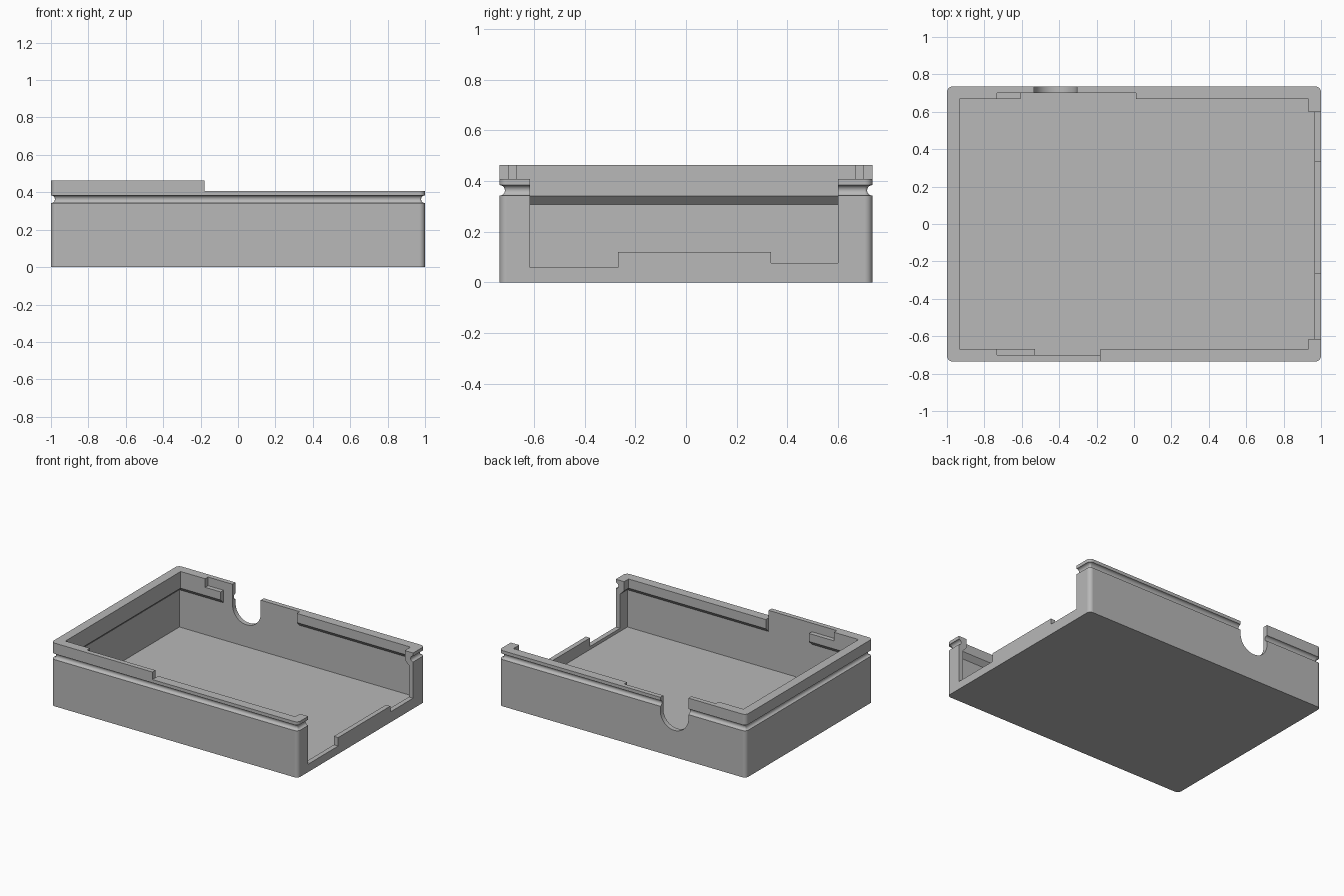
import bpy
import bmesh
from math import sin, cos, pi

if "Cube" in bpy.data.objects:
    bpy.data.objects.remove(bpy.data.objects["Cube"], do_unlink=True)

HX, HY, TOP = 1.0, 0.735, 0.463   # outer half sizes and full rim height
WALL, RIM = 0.035, 0.068          # thin wall, thick rim
LOW = 0.408                       # lowered rim height
CORNER = 0.03

grey = bpy.data.materials.new("plain grey")
grey.use_nodes = True
colour = (0.48, 0.48, 0.48, 1)
grey.diffuse_color = colour
grey.node_tree.nodes["Principled BSDF"].inputs["Base Color"].default_value = colour


def loft(name, rings):
    """Closed solid through a stack of rings with equal point counts."""
    bm = bmesh.new()
    loops = [[bm.verts.new(p) for p in ring] for ring in rings]
    n = len(loops[0])
    for a, b in zip(loops, loops[1:]):
        for i in range(n):
            j = (i + 1) % n
            bm.faces.new((a[i], a[j], b[j], b[i]))
    bm.faces.new(loops[0][::-1])
    bm.faces.new(loops[-1])
    bmesh.ops.recalc_face_normals(bm, faces=bm.faces[:])
    mesh = bpy.data.meshes.new(name)
    bm.to_mesh(mesh)
    bm.free()
    mesh.materials.append(grey)
    ob = bpy.data.objects.new(name, mesh)
    bpy.context.collection.objects.link(ob)
    return ob


def rounded_ring(inset, z, steps=6):
    r = CORNER - inset
    ring = []
    for k, (sx, sy) in enumerate([(1, 1), (-1, 1), (-1, -1), (1, -1)]):
        for i in range(steps + 1):
            a = (k + i / steps) * pi / 2
            ring.append((sx * (HX - CORNER) + r * cos(a),
                         sy * (HY - CORNER) + r * sin(a), z))
    return ring


def rect_ring(x0, x1, y0, y1, z):
    return [(x0, y0, z), (x1, y0, z), (x1, y1, z), (x0, y1, z)]


def box(x0, x1, y0, y1, z0, z1=0.6):
    return loft("cutter", [rect_ring(x0, x1, y0, y1, z) for z in (z0, z1)])


def cavity_ring(t, z):
    return rect_ring(t - HX, HX - t, t - HY, HY - t, z)


# Outer body with the rounded snap groove running round it
groove_z, groove_r = 0.363, 0.021
profile = [(0, 0)]
for i in range(11):
    a = pi * i / 10
    profile.append((groove_r * sin(a), groove_z - groove_r * cos(a)))
profile.append((0, TOP))
tray = loft("tray_shell", [rounded_ring(d, z) for d, z in profile])

# Inner cavity: thin walls that thicken behind the groove
cutters = [loft("cutter", [cavity_ring(WALL, WALL), cavity_ring(WALL, 0.308),
                           cavity_ring(RIM, 0.341), cavity_ring(RIM, 0.6)])]

# Lowered part of the rim, front and back
cutters.append(box(-0.18, 1.2, -1, 0, LOW))
cutters.append(box(-0.42, 1.2, -0.1, 1, LOW))

# Open end with a stepped sill
for y0, y1, z in [(-0.615, -0.268, 0.058), (-0.268, 0.335, 0.12), (0.335, 0.6, 0.077)]:
    cutters.append(box(0.9, 1.2, y0, y1, z))

# Rim pockets: a shallow ledge, then the rim cut back to the thin wall
for side, ledge_end, pocket_end in [(-1, -0.53, -0.18), (1, -0.607, 0.01)]:
    y0, y1 = sorted((side * 0.6, side * (HY - WALL)))
    cutters.append(box(-0.733, ledge_end, y0, y1, 0.4))
    cutters.append(box(ledge_end, pocket_end, y0, y1, 0.25))

# U-shaped cable notch in the back wall
notch_x, notch_r, notch_z = -0.42, 0.114, 0.31
outline = [(notch_x - notch_r, 0.6)]
for i in range(25):
    a = pi + pi * i / 24
    outline.append((notch_x + notch_r * cos(a), notch_z + notch_r * sin(a)))
outline.append((notch_x + notch_r, 0.6))
cutters.append(loft("cutter", [[(x, y, z) for x, z in outline] for y in (0.5, 0.9)]))

# Carve the tray
bpy.ops.object.select_all(action="DESELECT")
bpy.context.view_layer.objects.active = tray
tray.select_set(True)
for cutter in cutters:
    cutter.hide_render = True
    mod = tray.modifiers.new("cut", "BOOLEAN")
    mod.operation = "DIFFERENCE"
    mod.solver = "EXACT"
    mod.object = cutter
    bpy.ops.object.modifier_apply(modifier=mod.name)
    bpy.data.objects.remove(cutter, do_unlink=True)

# Smooth curves, crisp edges
bpy.ops.object.shade_smooth_by_angle()
weighted = tray.modifiers.new("even_normals", "WEIGHTED_NORMAL")
weighted.keep_sharp = True
